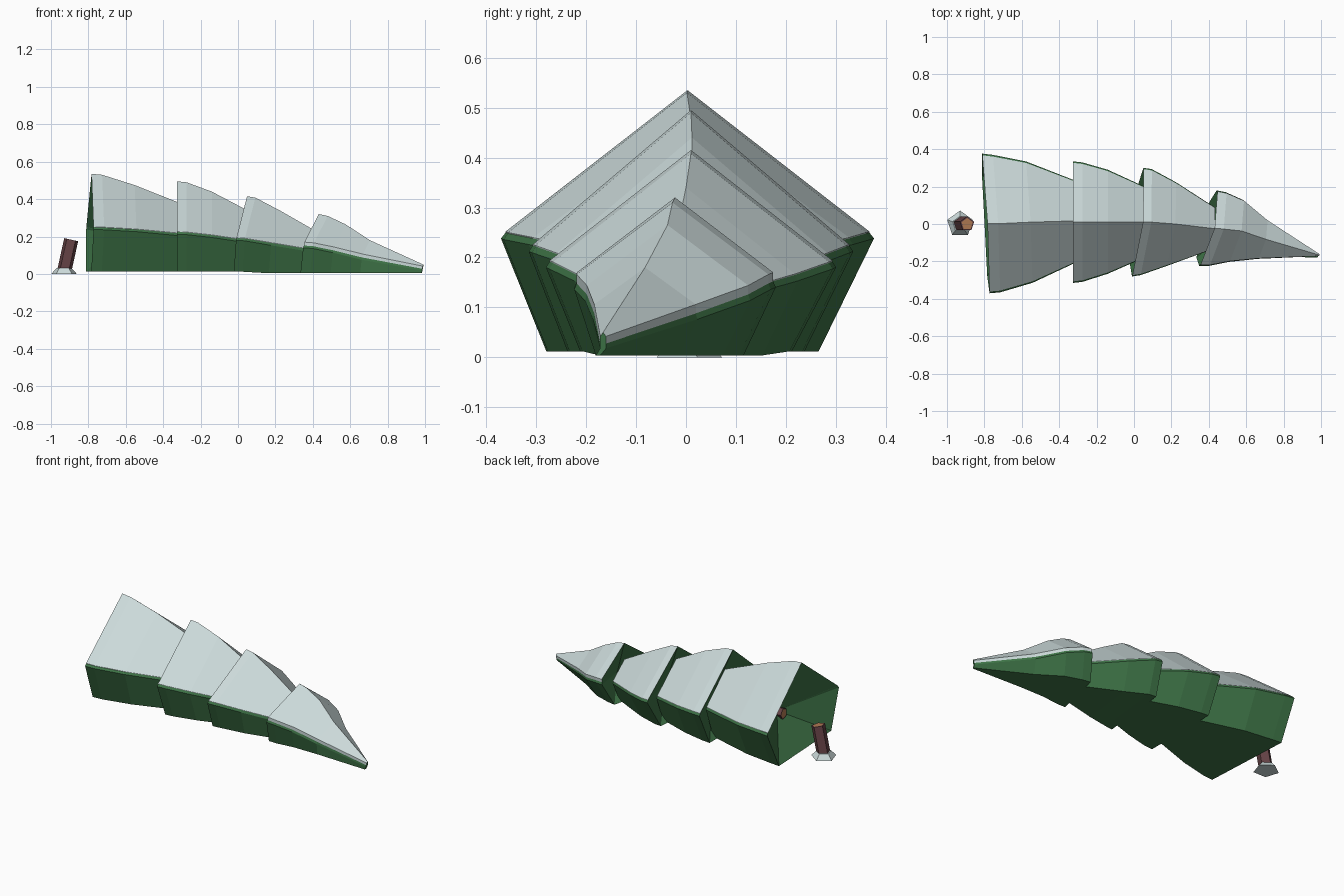
import bpy, bmesh
from math import sin, cos, radians
from mathutils import Vector, Matrix

if "Cube" in bpy.data.objects:
    bpy.data.objects.remove(bpy.data.objects["Cube"])


def material(name, rgb):
    m = bpy.data.materials.new(name)
    m.diffuse_color = (*rgb, 1)
    m.use_nodes = True
    m.node_tree.nodes["Principled BSDF"].inputs["Base Color"].default_value = m.diffuse_color
    return m


PALE = material("pale_plate", (0.6, 0.7, 0.7))
GREEN = material("green_hide", (0.05, 0.18, 0.065))
BROWN = material("brown_core", (0.13, 0.055, 0.06))
ORANGE = material("orange_core", (0.45, 0.2, 0.09))


def finish(bm, name, mats):
    bmesh.ops.recalc_face_normals(bm, faces=bm.faces)
    me = bpy.data.meshes.new(name)
    bm.to_mesh(me)
    bm.free()
    for m in mats:
        me.materials.append(m)
    ob = bpy.data.objects.new(name, me)
    bpy.context.collection.objects.link(ob)
    return ob


def ring(bm, station, yaw, lean, lip):
    """Five-sided tent section: ridge, plate edges, rims and narrow floor."""
    x, y, w, apex, waist = station
    floor = 0.012 if x < 0.2 else 0.004
    lip = min(lip, (apex - waist) * 0.45)
    step = min(0.012, (apex - waist) * 0.3)
    half = [(0.975 * w, waist + step + lip), (0.975 * w, waist + step),
            (w, waist), (0.73 * w, floor)]
    prof = [(0, apex)] + half + [(-a, z) for a, z in reversed(half)]
    # the floor sits slightly towards -y
    return [bm.verts.new((x - a * sin(yaw) + lean * (z - waist),
                          y + a * cos(yaw) - (0.01 if z == floor else 0), z))
            for a, z in prof]


def segment(name, stations, yaw, lean, lip, depth):
    bm = bmesh.new()
    yaw = radians(yaw)
    rings = [ring(bm, s, yaw, lean, lip) for s in stations]
    n = len(rings[0])
    for a, b in zip(rings, rings[1:]):
        for k in range(n):
            j = (k + 1) % n
            f = bm.faces.new((a[k], a[j], b[j], b[k]))
            f.material_index = 0 if k in (0, 1, 7, 8) else 1
    # hollowed back end
    x, y, w, apex, waist = stations[0]
    c = bm.verts.new((x + depth, y + depth * sin(yaw), waist * 0.85))
    for k in range(n):
        bm.faces.new((rings[0][k], c, rings[0][(k + 1) % n])).material_index = 1
    bm.faces.new(rings[-1]).material_index = 1
    return finish(bm, name, [PALE, GREEN])


# Four overlapping tail segments: (x, y, half width, ridge z, rim z)
segment("rear_segment", [
    (-0.792, 0.003, 0.374, 0.535, 0.238), (-0.735, 0.002, 0.368, 0.53, 0.236),
    (-0.56, 0.01, 0.325, 0.475, 0.226), (-0.28, 0.018, 0.205, 0.365, 0.2)],
    3, 0.03, 0.002, 0.17)
segment("second_segment", [
    (-0.325, 0.01, 0.325, 0.495, 0.212), (-0.275, 0.01, 0.319, 0.49, 0.21),
    (-0.14, 0.012, 0.278, 0.44, 0.195), (0.06, 0.01, 0.188, 0.335, 0.165)],
    0, 0.0, 0.002, 0.14)
segment("third_segment", [
    (0.02, 0.01, 0.292, 0.415, 0.18), (0.065, 0.01, 0.285, 0.408, 0.177),
    (0.2, 0.0, 0.225, 0.34, 0.153), (0.42, -0.025, 0.115, 0.22, 0.115)],
    -6, 0.12, 0.002, 0.12)
segment("tip_segment", [
    (0.395, -0.022, 0.207, 0.32, 0.14), (0.445, -0.027, 0.202, 0.31, 0.136),
    (0.545, -0.037, 0.17, 0.265, 0.114), (0.685, -0.082, 0.107, 0.18, 0.076),
    (0.985, -0.166, 0.006, 0.05, 0.018)],
    -13, 0.2, 0.018, 0.1)


def core(name, base, tip, r):
    """Five-sided rod whose far end has an inset orange face."""
    base, tip = Vector(base), Vector(tip)
    d = tip - base
    bm = bmesh.new()
    bmesh.ops.create_cone(bm, cap_ends=True, segments=5, radius1=r, radius2=r,
                          depth=d.length)
    top = max(bm.faces, key=lambda f: f.calc_center_median().z)
    bmesh.ops.inset_region(bm, faces=[top], thickness=r * 0.2)
    top.material_index = 1
    rot = Vector((0, 0, 1)).rotation_difference(d).to_matrix().to_4x4()
    bm.transform(Matrix.Translation((base + tip) / 2) @ rot)
    return finish(bm, name, [BROWN, ORANGE])


# Core stub deep in the open end, and the loose stump beside it
core("inner_core", (-0.55, 0.01, 0.19), (-0.66, 0.0, 0.19), 0.036)
core("loose_core", (-0.93, 0, 0.01), (-0.892, 0, 0.183), 0.04)

# Flared foot of the loose stump
bm = bmesh.new()
bmesh.ops.create_cone(bm, cap_ends=True, segments=5, radius1=0.072,
                      radius2=0.042, depth=0.032)
bm.transform(Matrix.Translation((-0.93, 0.0, 0.016)))
finish(bm, "stump_foot", [PALE])
